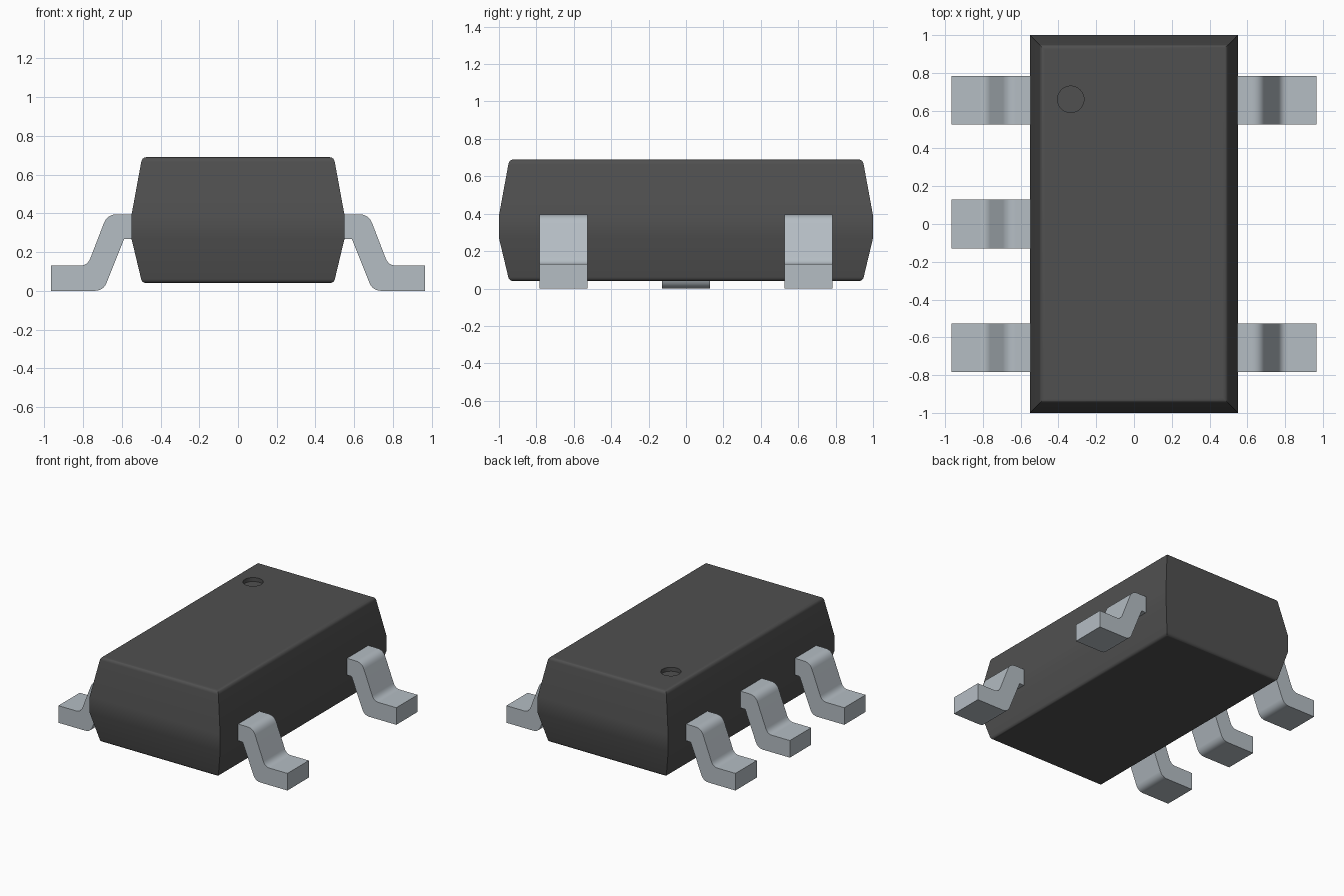
import bpy, bmesh, math
from mathutils import Vector

cube = bpy.data.objects.get("Cube")
if cube:
    bpy.data.objects.remove(cube, do_unlink=True)


def material(name, colour):
    m = bpy.data.materials.new(name)
    m.use_nodes = True
    m.diffuse_color = colour
    bsdf = next(n for n in m.node_tree.nodes if n.type == "BSDF_PRINCIPLED")
    bsdf.inputs["Base Color"].default_value = colour
    bsdf.inputs["Roughness"].default_value = 0.6
    return m


black = material("black_plastic", (0.08, 0.08, 0.08, 1))
silver = material("tinned_metal", (0.46, 0.51, 0.55, 1))


def fillet(points, steps=6):
    """Round each 2D corner given as (x, z, tangent length)."""
    out = []
    for i, (x, z, t) in enumerate(points):
        p = Vector((x, z))
        if t == 0:
            out.append(p)
            continue
        prev = Vector(points[i - 1][:2])
        nxt = Vector(points[(i + 1) % len(points)][:2])
        a = p + (prev - p).normalized() * t
        b = p + (nxt - p).normalized() * t
        for k in range(steps + 1):
            s = k / steps
            out.append(a * (1 - s) ** 2 + p * 2 * s * (1 - s) + b * s * s)
    return out


def make(name, bm, mat):
    bmesh.ops.recalc_face_normals(bm, faces=bm.faces)
    mesh = bpy.data.meshes.new(name)
    bm.to_mesh(mesh)
    bm.free()
    mesh.materials.append(mat)
    ob = bpy.data.objects.new(name, mesh)
    bpy.context.collection.objects.link(ob)
    return ob


def smooth(ob):
    bpy.ops.object.select_all(action="DESELECT")
    ob.select_set(True)
    bpy.context.view_layer.objects.active = ob
    bpy.ops.object.shade_smooth_by_angle(angle=math.radians(35))
    weighted = ob.modifiers.new("Even shading", "WEIGHTED_NORMAL")
    weighted.keep_sharp = True


# Body: rectangular rings lofted along a rounded side profile
HALF_X, HALF_Y = 0.55, 1.0
profile = fillet([(0.3, 0.04, 0), (0.055, 0.04, 0.022), (0, 0.27, 0),
                  (0, 0.39, 0), (0.055, 0.69, 0.025), (0.3, 0.69, 0)])[1:-1]
bm = bmesh.new()
rings = []
for inset, z in profile:
    hx, hy = HALF_X - inset, HALF_Y - inset
    rings.append([bm.verts.new((sx * hx, sy * hy, z))
                  for sx, sy in ((-1, -1), (1, -1), (1, 1), (-1, 1))])
for low, high in zip(rings, rings[1:]):
    for i in range(4):
        j = (i + 1) % 4
        bm.faces.new((low[i], low[j], high[j], high[i]))
bm.faces.new(rings[0])
bm.faces.new(rings[-1])
body = make("body", bm, black)

# Round orientation dimple sunk into the top
bm = bmesh.new()
bmesh.ops.create_cone(bm, cap_ends=True, segments=40, radius1=0.07, radius2=0.07, depth=0.08)
bmesh.ops.translate(bm, verts=bm.verts, vec=(-0.335, 0.66, 0.70))
cutter = make("dimple_cutter", bm, black)
cutter.hide_render = True
cut = body.modifiers.new("Dimple", "BOOLEAN")
cut.operation = "DIFFERENCE"
cut.solver = "EXACT"
cut.object = cutter
bpy.context.view_layer.objects.active = body
bpy.ops.object.modifier_apply(modifier=cut.name)
bpy.data.objects.remove(cutter, do_unlink=True)
smooth(body)

# Gull-wing leads: one bent profile, extruded across the lead width
lead_profile = fillet([(0.5, 0.395, 0), (0.675, 0.395, 0.05), (0.777, 0.13, 0.04),
                       (0.965, 0.13, 0), (0.965, 0, 0), (0.695, 0, 0.045),
                       (0.588, 0.268, 0), (0.5, 0.268, 0)])
LEAD_WIDTH = 0.257


def lead(name, side, y):
    bm = bmesh.new()
    face = bm.faces.new([bm.verts.new((side * p.x, y - LEAD_WIDTH / 2, p.y))
                         for p in lead_profile])
    grown = bmesh.ops.extrude_face_region(bm, geom=[face])["geom"]
    bmesh.ops.translate(bm, vec=(0, LEAD_WIDTH, 0),
                        verts=[g for g in grown if isinstance(g, bmesh.types.BMVert)])
    smooth(make(name, bm, silver))


PITCH = 0.655
for label, row in (("front", -1), ("middle", 0), ("back", 1)):
    lead("right_" + label + "_lead", -1, row * PITCH)
    if row:
        lead("left_" + label + "_lead", 1, row * PITCH)
